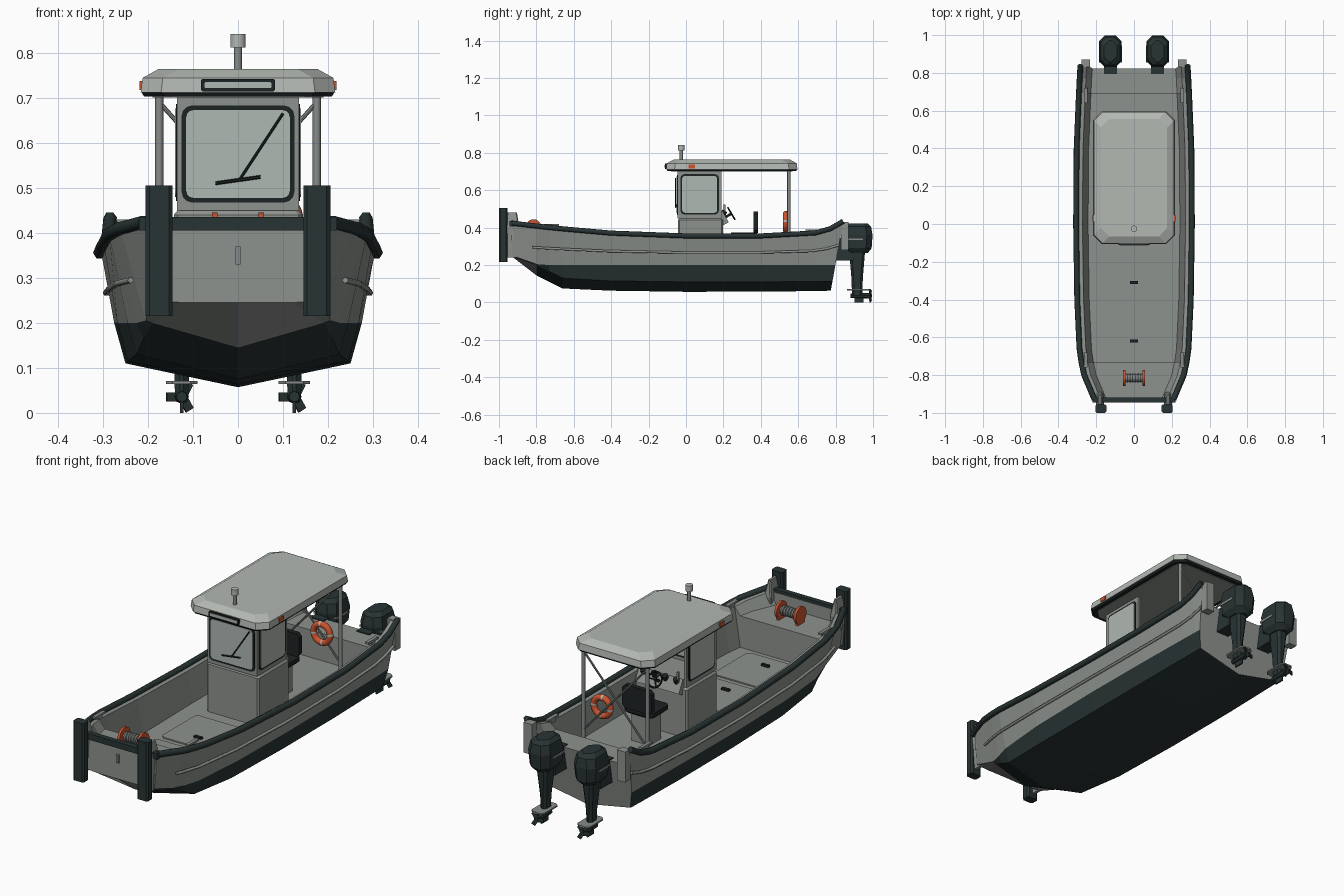
import bpy, bmesh, math
from mathutils import Vector, Matrix, Euler

if "Cube" in bpy.data.objects:
    bpy.data.objects.remove(bpy.data.objects["Cube"])


def material(name, r, g, b):
    m = bpy.data.materials.new(name)
    m.use_nodes = True
    m.diffuse_color = (r, g, b, 1)
    m.node_tree.nodes["Principled BSDF"].inputs["Base Color"].default_value = (r, g, b, 1)
    return m


GREY = material("hull grey", .27, .29, .27)
LIGHT = material("roof light grey", .45, .48, .45)
GLASS = material("window glass", .43, .48, .45)
DARK = material("dark slate", .022, .034, .034)
BLACK = material("black trim", .012, .016, .016)
METAL = material("metal grey", .24, .26, .25)
ORANGE = material("safety orange", .6, .09, .03)
FLAT = (0, 0, 0)
FRONT = (math.pi / 2, 0, 0)
SIDE = (math.pi / 2, 0, math.pi / 2)


def finish(name, bm, mats, loc=FLAT, rot=FLAT, smooth=False):
    bmesh.ops.recalc_face_normals(bm, faces=bm.faces)
    me = bpy.data.meshes.new(name)
    bm.to_mesh(me)
    bm.free()
    ob = bpy.data.objects.new(name, me)
    bpy.context.collection.objects.link(ob)
    ob.location, ob.rotation_euler = loc, rot
    for m in mats:
        me.materials.append(m)
    if smooth:
        bpy.ops.object.select_all(action="DESELECT")
        ob.select_set(True)
        bpy.context.view_layer.objects.active = ob
        bpy.ops.object.shade_smooth_by_angle(angle=math.radians(40))
    return ob


def box(name, loc, size, mat, rot=FLAT):
    bm = bmesh.new()
    bmesh.ops.create_cube(bm, size=1, matrix=Matrix.Diagonal((*size, 1)))
    return finish(name, bm, [mat], loc, rot)


def rod(name, a, b, r, mat, n=12, r2=None):
    a, b = Vector(a), Vector(b)
    bm = bmesh.new()
    bmesh.ops.create_cone(bm, cap_ends=True, segments=n, radius1=r,
                          radius2=r if r2 is None else r2, depth=(b - a).length)
    rot = (b - a).to_track_quat("Z", "Y").to_euler()
    return finish(name, bm, [mat], (a + b) / 2, rot, n > 8)


def loft(bm, rings):
    rows = [[bm.verts.new(p) for p in ring] for ring in rings]
    n = len(rows[0])
    faces = [[bm.faces.new((p[i], p[(i + 1) % n], q[(i + 1) % n], q[i])) for i in range(n)]
             for p, q in zip(rows, rows[1:])]
    bm.faces.new(rows[0])
    bm.faces.new(rows[-1])
    return faces


def slab(name, w, h, corner, levels, mat, loc=FLAT, rot=FLAT, seg=1):
    """Rounded rectangle stacked through (height, inset) levels."""
    def ring(z, inset):
        pts = []
        for k, (sx, sy) in enumerate([(1, 1), (-1, 1), (-1, -1), (1, -1)]):
            for j in range(seg + 1):
                a = (k + j / seg) * math.pi / 2
                pts.append((sx * (w / 2 - corner - inset) + corner * math.cos(a),
                            sy * (h / 2 - corner - inset) + corner * math.sin(a), z))
        return pts
    bm = bmesh.new()
    loft(bm, [ring(*lv) for lv in levels])
    return finish(name, bm, [mat], loc, rot)


def torus(name, loc, rot, major, minor, mats, n=32, m=10):
    bm = bmesh.new()
    rows = [[bm.verts.new(((major + minor * math.cos(v)) * math.cos(u),
                           (major + minor * math.cos(v)) * math.sin(u), minor * math.sin(v)))
             for v in [math.tau * j / m for j in range(m)]]
            for u in [math.tau * i / n for i in range(n)]]
    for i in range(n):
        for j in range(m):
            a, b, k = rows[i], rows[(i + 1) % n], (j + 1) % m
            f = bm.faces.new((a[j], b[j], b[k], a[k]))
            f.material_index = int(len(mats) > 1 and i % (n // 4) == 0)
    return finish(name, bm, mats, loc, rot, True)


def pipe(name, pts, r, mat):
    cu = bpy.data.curves.new(name, "CURVE")
    cu.dimensions = "3D"
    cu.bevel_depth, cu.bevel_resolution, cu.use_fill_caps = r, 1, True
    sp = cu.splines.new("POLY")
    sp.points.add(len(pts) - 1)
    for p, co in zip(sp.points, pts):
        p.co = (*co, 1)
    cu.materials.append(mat)
    ob = bpy.data.objects.new(name, cu)
    bpy.context.collection.objects.link(ob)
    bpy.ops.object.select_all(action="DESELECT")
    ob.select_set(True)
    bpy.context.view_layer.objects.active = ob
    bpy.ops.object.convert(target="MESH")


# Hull: y, keel z, chine x, chine z, waterline x, sheer x, sheer z, floor z
DECK, BOW, STERN = .205, .36, .34
stations = [
    (-.93, .245, .12, .245, .195, .205, .42, BOW),
    (-.8, .145, .19, .2, .205, .26, .405, BOW),
    (-.73, .11, .21, .165, .225, .275, .397, BOW),
    (-.73, .11, .21, .165, .225, .275, .397, DECK),
    (-.66, .075, .225, .13, .245, .285, .39, DECK),
    (-.4, .063, .245, .115, .268, .297, .367, DECK),
    (0, .057, .25, .11, .275, .303, .352, DECK),
    (.4, .058, .25, .11, .272, .3, .352, DECK),
    (.69, .061, .246, .112, .266, .288, .368, DECK),
    (.69, .061, .246, .112, .266, .288, .368, STERN),
    (.77, .063, .245, .113, .264, .284, .39, STERN),
    (.84, .064, .244, .114, .262, .28, .43, STERN)]
rings = []
for s in stations:
    y, kz, cx, cz, wx, sx, sz, fz = s
    half = [(0, kz), (cx, cz), (wx, max(.2, cz + .005)), (sx, sz),
            (sx - .03, sz), (sx - .06, fz), (0, fz)]
    full = half + [(-x, z) for x, z in half[-2:0:-1]]
    rake = .18 if s is stations[-1] else 0
    rings.append([(x, y - rake * (sz - z), z) for x, z in full])
bm = bmesh.new()
for i, strip in enumerate(loft(bm, rings)):
    for j in (0, 1, -1, -2):
        strip[j].material_index = int(i > 0)
bm.faces.ensure_lookup_table()
finish("hull", bm, [GREY, DARK])
box("bow_bulkhead", (0, -.925, .375), (.41, .015, .09), GREY)
box("bow_bumper", (0, -.932, .42), (.44, .025, .03), DARK)
box("bow_eye", (0, -.936, .35), (.012, .016, .04), METAL)

for side, s in (("left", 1), ("right", -1)):
    # Rubber sheer rail, spray rail and deck fittings
    pipe(side + "_sheer_rail", [(s * (t[5] + .004), t[0], t[6] + .004) for t in stations], .015, DARK)
    pipe(side + "_spray_rail", [(s * (t[4] * .45 + t[5] * .55 + .003), t[0] - .02, .08 + t[6] * .53)
                                for t in stations[1:]], .007, GREY)
    box(side + "_stern_post", (s * .255, .85, .355), (.045, .04, .15), GREY)
    for end, y, z in (("bow", -.72, .415), ("stern", .68, .385)):
        box(f"{side}_{end}_cleat", (s * .255, y, z), (.018, .08, .01), METAL)
        box(f"{side}_{end}_cleat_foot", (s * .255, y, z - .012), (.015, .03, .02), METAL)
    # Push knee at the bow
    slab(side + "_push_fender", .06, .045, .008, [(.215, 0), (.505, 0)], DARK, (s * .175, -.9775, 0))
    slab(side + "_knee", .04, .08, .005, [(.24, .012), (.4, 0), (.48, .014)], GREY, (s * .18, -.93, 0))
    # Aft roof post and diagonal brace
    rod(side + "_roof_post", (s * .175, .55, DECK), (s * .175, .55, .71), .009, METAL)
    rod(side + "_brace", (s * .175, .55, .69), (-s * .175, .55, .3), .005, METAL, 8)
    # Cabin wall with window and running light
    box(side + "_cabin_wall", (s * .129, .073, .58), (.012, .235, .26), GREY)
    slab(side + "_window_frame", .205, .215, .02, [(-.009, 0), (.009, 0)], BLACK, (s * .129, .073, .578), SIDE, 3)
    slab(side + "_window_glass", .187, .197, .015, [(-.011, 0), (.011, 0)], GLASS, (s * .129, .073, .578), SIDE, 3)
    box(side + "_running_light", (s * .213, .03, .727), (.012, .035, .02), ORANGE)

    # Outboard motor
    x, m = s * .125, side + "_motor_"
    slab(m + "cowl", .12, .165, .03, [(.265, .025), (.29, .005), (.36, 0), (.405, .008), (.422, .025)],
         DARK, (x, .915, 0))
    slab(m + "leg", .06, .085, .012, [(.04, .015), (.13, .012), (.275, 0)], DARK, (x, .915, 0))
    box(m + "bracket", (x, .845, .285), (.07, .1, .12), DARK)
    box(m + "stripe", (x, .9, .338), (.121, .09, .01), METAL)
    slab(m + "plate", .07, .13, .015, [(.064, 0), (.071, 0)], METAL, (x, .925, 0))
    rod(m + "gearcase", (x, .88, .036), (x, .985, .036), .012, DARK, 8, .016)
    box(m + "skeg", (x, .925, .02), (.007, .05, .04), DARK)
    for k in range(3):
        a = math.tau * k / 3 + .5
        box(f"{m}blade_{k}", (x + .02 * math.sin(a), .985, .036 + .02 * math.cos(a)),
            (.02, .006, .03), DARK, Euler((0, a, .4)))

# Deck hatches and handles
for k, y in enumerate((-.56, -.25)):
    slab(f"hatch_{k}", .3, .28, .015, [(DECK, 0), (DECK + .006, 0)], GREY, (0, y, 0))
    box(f"hatch_handle_{k}", (0, y - .06, DECK + .01), (.04, .015, .012), BLACK)

# Rope reel on the bow platform
for s in (-1, 1):
    rod("reel_flange", (s * .046, -.815, .403), (s * .058, -.815, .403), .042, ORANGE, 20)
    box("reel_stand", (s * .052, -.815, .37), (.012, .05, .02), ORANGE)
rod("reel_drum", (-.05, -.815, .403), (.05, -.815, .403), .018, METAL)
for k in range(6):
    torus(f"reel_rope_{k}", (-.035 + .014 * k, -.815, .403), SIDE, .019, .006, [METAL], 16, 6)

# Cabin
slab("console", .285, .24, .008, [(DECK, 0), (.44, 0), (.452, .01)], GREY, (0, .077, 0))
box("cabin_front", (0, -.04, .58), (.27, .012, .26), GREY)
slab("front_window_frame", .25, .215, .022, [(-.009, 0), (.009, 0)], BLACK, (0, -.04, .575), FRONT, 3)
slab("front_window_glass", .23, .195, .016, [(-.011, 0), (.011, 0)], GLASS, (0, -.04, .575), FRONT, 3)
rod("wiper_arm", (.1, -.055, .665), (.005, -.055, .52), .003, BLACK, 6)
rod("wiper_blade", (-.05, -.055, .51), (.05, -.055, .524), .004, BLACK, 6)

# Helm, wheel and seat
box("dash", (0, .185, .445), (.24, .06, .07), GREY, Euler((.5, 0, 0)))
for k in range(4):
    x = -.09 + .06 * k
    rod(f"gauge_{k}", (x, .195, .465), (x, .208, .49), .014, BLACK)
tilt = Vector((0, .85, .5))
hub = Vector((0, .243, .475))
torus("steering_wheel", hub, tilt.to_track_quat("Z", "Y").to_euler(), .036, .005, [BLACK], 24, 6)
rod("wheel_column", hub - tilt * .06, hub, .007, BLACK)
for k in range(3):
    a = math.tau * k / 3
    rim = Vector((math.cos(a), -.5 * math.sin(a), .85 * math.sin(a))) * .036
    rod(f"wheel_spoke_{k}", hub, hub + rim, .004, BLACK, 6)
box("throttle", (-.1, .205, .5), (.01, .01, .05), METAL)
slab("seat_cushion", .16, .14, .015, [(.345, .01), (.355, 0), (.375, 0)], BLACK, (0, .31, 0))
slab("seat_back", .16, .115, .015, [(-.012, 0), (.012, 0)], BLACK, (0, .373, .43), FRONT)
box("seat_pedestal", (0, .31, .275), (.1, .09, .14), GREY)

# Roof with trim, light bar and mast
roof = (0, .245, 0)
slab("roof_trim", .43, .7, .045, [(.703, .006), (.714, 0)], BLACK, roof)
slab("roof_lining", .38, .65, .04, [(.7, 0), (.71, 0)], GREY, roof)
slab("roof", .432, .702, .045, [(.712, 0), (.744, .004), (.764, .04)], LIGHT, roof)
slab("light_bar", .165, .028, .004, [(-.008, 0), (.008, 0)], BLACK, (0, -.104, .728), FRONT)
slab("light_bar_lens", .148, .014, .002, [(-.01, 0), (.01, 0)], GLASS, (0, -.104, .728), FRONT)
rod("mast", (0, -.025, .76), (0, -.025, .815), .009, METAL)
rod("mast_light", (0, -.025, .812), (0, -.025, .842), .017, LIGHT, 16)

# Life ring on the aft frame
torus("life_ring", (.085, .533, .43), FRONT, .045, .015, [ORANGE, LIGHT])
